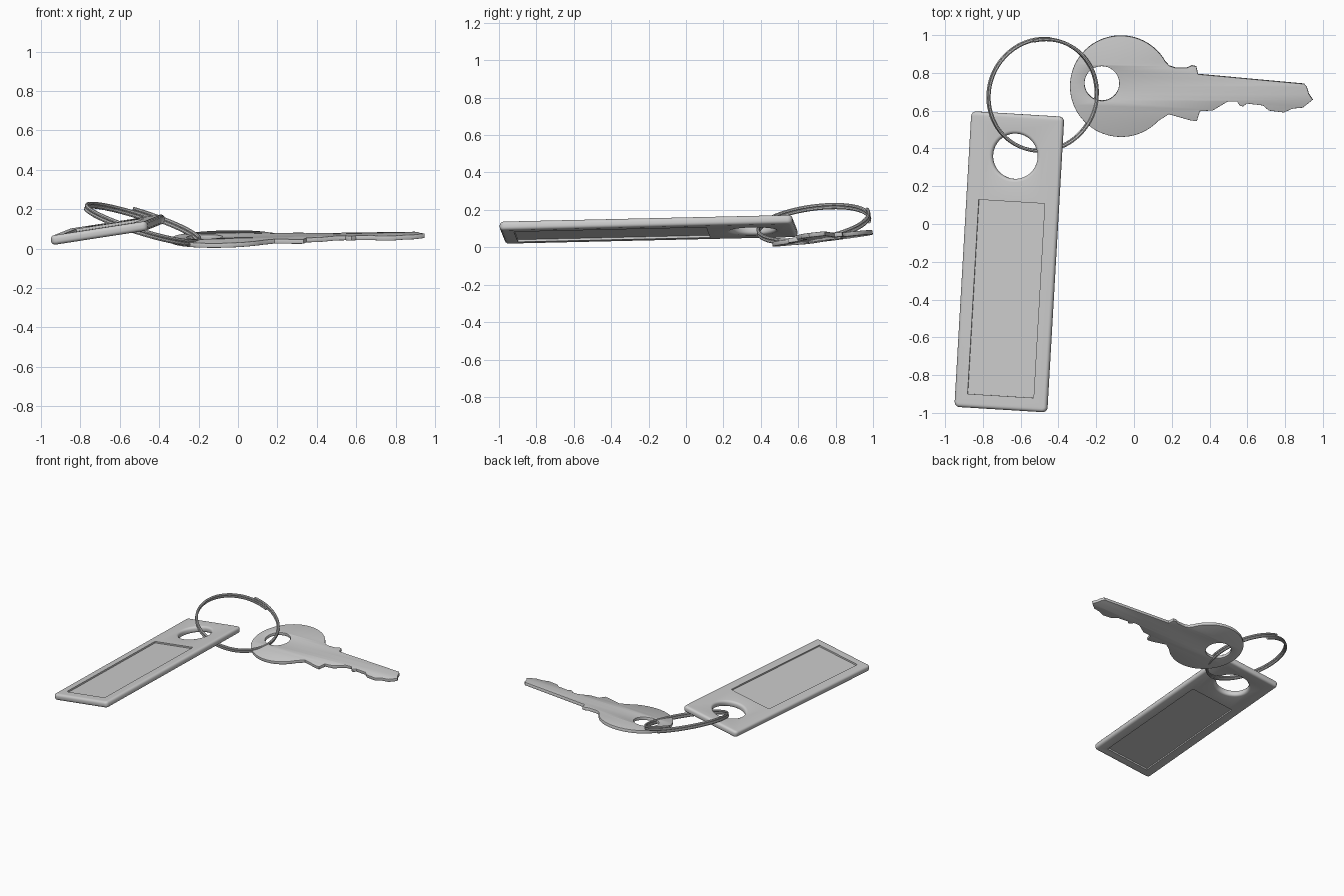
import bpy, bmesh
from math import cos, sin, pi, radians
from mathutils import Vector, Matrix

if "Cube" in bpy.data.objects:
    bpy.data.objects.remove(bpy.data.objects["Cube"])


def arc(cx, cy, r, a0, a1, n):
    """Points on an arc, angles in degrees."""
    return [(cx + r * cos(radians(a0 + (a1 - a0) * i / n)),
             cy + r * sin(radians(a0 + (a1 - a0) * i / n))) for i in range(n + 1)]


def activate(obj):
    bpy.ops.object.select_all(action='DESELECT')
    obj.select_set(True)
    bpy.context.view_layer.objects.active = obj


def to_mesh(name, curve):
    """Turn a curve into a clean closed mesh object."""
    obj = bpy.data.objects.new(name, curve)
    bpy.context.collection.objects.link(obj)
    activate(obj)
    bpy.ops.object.convert(target='MESH')
    obj = bpy.context.object
    bm = bmesh.new()
    bm.from_mesh(obj.data)
    bmesh.ops.remove_doubles(bm, verts=bm.verts, dist=0.0001)
    bmesh.ops.recalc_face_normals(bm, faces=bm.faces)
    bm.to_mesh(obj.data)
    bm.free()
    return obj


def add_spline(curve, points, cyclic=True):
    s = curve.splines.new('POLY')
    s.points.add(len(points) - 1)
    for p, co in zip(s.points, points):
        p.co = (*co, 0, 1) if len(co) == 2 else (*co, 1)
    s.use_cyclic_u = cyclic


def plate(name, outline, hole, thickness, bevel, res):
    """Flat plate with a hole and rounded edges."""
    c = bpy.data.curves.new(name, 'CURVE')
    c.dimensions = '2D'
    c.fill_mode = 'BOTH'
    add_spline(c, outline)
    add_spline(c, hole)
    c.extrude = thickness / 2 - bevel
    c.bevel_depth = bevel
    c.bevel_resolution = res
    c.offset = -bevel
    return to_mesh(name, c)


def place(obj, loc, sx, sy, lean=0.0):
    """Lay a part on a plane with slopes sx, sy; lean turns its long axis."""
    n = Vector((-sx, -sy, 1)).normalized()
    v = Vector((lean, 1, sx * lean + sy)).normalized()
    u = v.cross(n)
    m = Matrix((u, v, n)).transposed().to_4x4()
    m.translation = loc
    obj.matrix_world = m
    activate(obj)
    bpy.ops.object.shade_smooth_by_angle(angle=radians(35))


# Tag: rounded plate with a hole
W, L, T, R = 0.497, 1.568, 0.048, 0.026
outline = []
for i, (sx, sy) in enumerate([(1, 1), (-1, 1), (-1, -1), (1, -1)]):
    outline += arc(sx * (W / 2 - R), sy * (L / 2 - R), R, 90 * i, 90 * i + 90, 4)
hole = arc(0, 0.56, 0.12, 0, 352.5, 47)
tag = plate("tag", outline, hole, T, 0.018, 3)

# Label recesses on both faces of the tag
for side in (1, -1):
    bpy.ops.mesh.primitive_cube_add(size=1, location=(-0.002, -0.196, side * (T / 2 + 0.008)))
    cutter = bpy.context.object
    cutter.name = "recess_cutter"
    cutter.scale = (0.354, 1.03, 0.04)
    cutter.hide_render = True
    activate(tag)
    mod = tag.modifiers.new("recess", 'BOOLEAN')
    mod.operation = 'DIFFERENCE'
    mod.solver = 'EXACT'
    mod.object = cutter
    bpy.ops.object.modifier_apply(modifier=mod.name)
    bpy.data.objects.remove(cutter)
place(tag, (-0.66, -0.20, 0.096), 0.155, 0.014, 0.0575)

# Key: round bow, shoulders and toothed blade
KX, KY = -0.069, 0.73
blade = [(0.185, 0.582), (0.296, 0.55), (0.333, 0.545), (0.349, 0.598), (0.418, 0.603),
         (0.497, 0.651), (0.545, 0.651), (0.56, 0.63), (0.577, 0.624), (0.598, 0.64),
         (0.683, 0.63), (0.714, 0.603), (0.794, 0.593), (0.841, 0.614), (0.894, 0.619),
         (0.947, 0.661), (0.926, 0.693), (0.915, 0.73), (0.90, 0.746), (0.339, 0.796),
         (0.33, 0.837), (0.307, 0.842), (0.28, 0.83), (0.217, 0.83), (0.187, 0.84)]
outline = arc(0, 0, 0.27, 29, 317, 60) + [(x - KX, y - KY) for x, y in blade]
hole = arc(-0.101, 0.015, 0.092, 0, 350, 35)
key = plate("key", outline, hole, 0.024, 0.003, 1)
place(key, (KX, KY, 0.048), 0.025, 0.12)

# Split ring: two turns of wire with overlapping ends
c = bpy.data.curves.new("split_ring", 'CURVE')
c.dimensions = '3D'
N, turns, pitch = 160, 2.06, 0.0175
coil = []
for i in range(N + 1):
    t = i / N - 0.5
    a = pi / 2 + 2 * pi * turns * t
    coil.append((0.299 * cos(a), 0.299 * sin(a), pitch * turns * t))
add_spline(c, coil, cyclic=False)
c.bevel_depth = 0.0092
c.bevel_resolution = 2
c.use_fill_caps = True
ring = to_mesh("split_ring", c)
place(ring, (-0.484, 0.683, 0.126), -0.32, 0.15)
